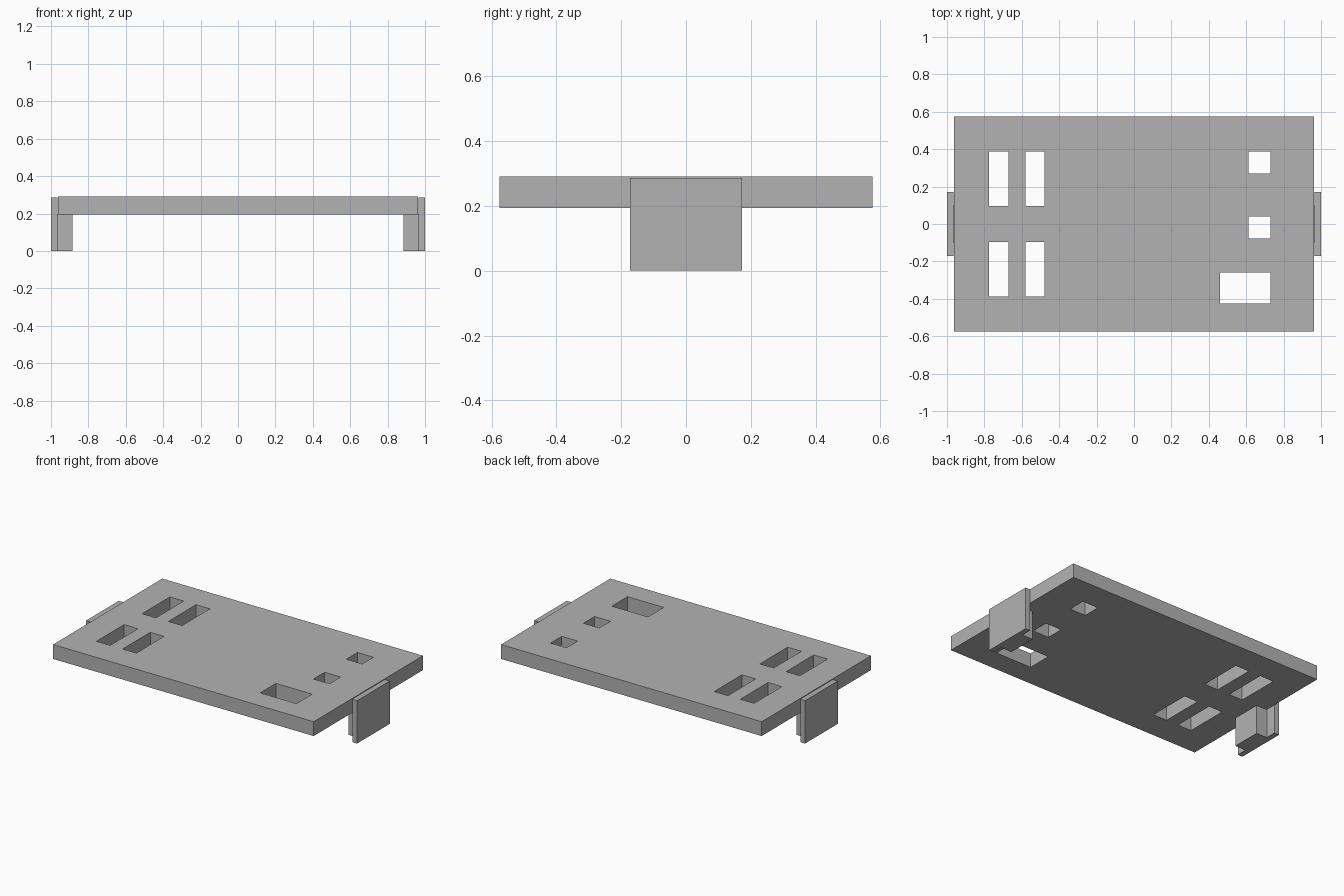
import bpy

# Remove the default cube
cube = bpy.data.objects.get("Cube")
if cube:
    bpy.data.objects.remove(cube, do_unlink=True)

# Single grey material
grey = bpy.data.materials.new("plain grey")
grey.use_nodes = True
colour = (0.45, 0.45, 0.45, 1)
grey.diffuse_color = colour
grey.node_tree.nodes["Principled BSDF"].inputs["Base Color"].default_value = colour


def box(name, x, y, z):
    """Box spanning the given (low, high) ranges."""
    spans = (x, y, z)
    bpy.ops.mesh.primitive_cube_add(size=1, location=[(a + b) / 2 for a, b in spans])
    obj = bpy.context.object
    obj.name = name
    obj.scale = [abs(b - a) for a, b in spans]
    bpy.ops.object.transform_apply(location=False, rotation=False, scale=True)
    obj.data.materials.append(grey)
    return obj


# Flat cover plate
plate = box("cover_plate", (-0.962, 0.962), (-0.576, 0.576), (0.194, 0.29))

# Through openings: four slots, two small windows, one wide window
back_row, front_row = (0.095, 0.387), (-0.387, -0.095)
outer_slot, inner_slot = (-0.774, -0.672), (-0.581, -0.479)
window = (0.611, 0.729)
openings = [(x, y) for x in (outer_slot, inner_slot) for y in (back_row, front_row)]
openings += [
    (window, (0.269, 0.387)),
    (window, (-0.077, 0.041)),
    ((0.461, 0.729), (-0.424, -0.258)),
]
for x, y in openings:
    cutter = box("opening_cutter", x, y, (0.1, 0.4))
    cutter.hide_render = True
    cut = plate.modifiers.new("opening", "BOOLEAN")
    cut.operation = "DIFFERENCE"
    cut.solver = "EXACT"
    cut.object = cutter
    bpy.context.view_layer.objects.active = plate
    bpy.ops.object.modifier_apply(modifier=cut.name)
    bpy.data.objects.remove(cutter, do_unlink=True)

# End clips: an outer tab with a narrower rib behind it
for side, s in (("left", 1), ("right", -1)):
    box(side + "_clip_tab", (s * 0.964, s * 1.0), (-0.172, 0.172), (0, 0.286))
    box(side + "_clip_rib", (s * 0.884, s * 0.966), (-0.1, 0.1), (0, 0.196))
